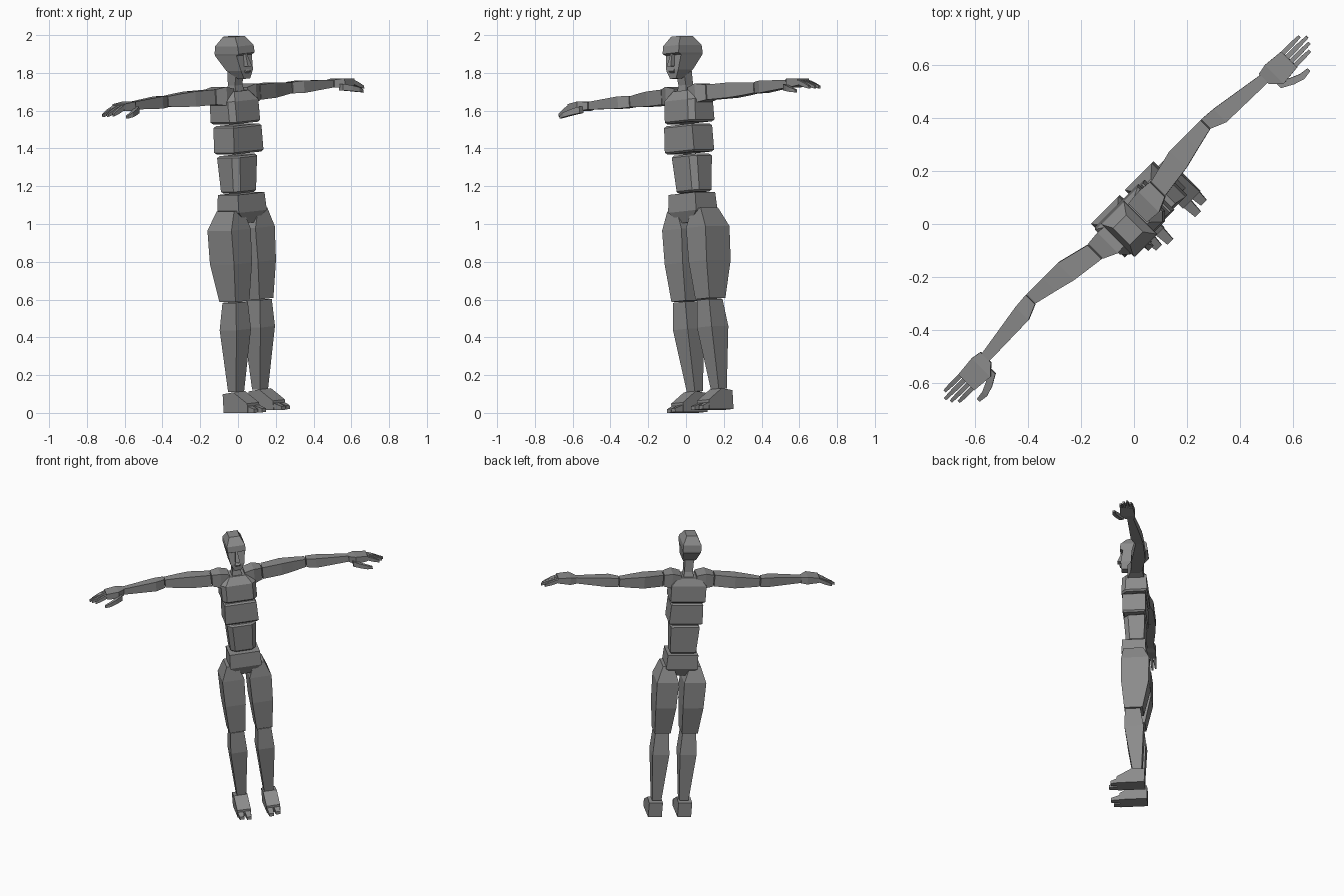
import bpy, bmesh, math
from mathutils import Matrix

cube = bpy.data.objects.get("Cube")
if cube:
    bpy.data.objects.remove(cube, do_unlink=True)

grey = bpy.data.materials.new("plain_grey")
grey.use_nodes = True
color = (.26, .26, .26, 1)
grey.diffuse_color = color
grey.node_tree.nodes["Principled BSDF"].inputs["Base Color"].default_value = color

# The whole figure turns to a diagonal and leans a little sideways
POSE = (Matrix.Rotation(math.radians(45), 4, "Z")
        @ Matrix.Translation((.125, 0, 0))
        @ Matrix.Rotation(math.radians(-4.5), 4, "Y"))

# How a cross-section point lies in space for each growing direction
DIRECTIONS = {
    "up": lambda along, offset, fixed, u, v: (fixed + u, offset + v, along),
    "sideways": lambda along, offset, fixed, u, v: (along, offset + u, fixed + v),
    "forward": lambda along, offset, fixed, u, v: (fixed + u, along, offset + v),
}


def add_rims(rows, rim):
    """Close both ends of a part with a small bevelled rim."""
    first, last = rows[0], rows[-1]
    shrink = lambda row, step: (row[0] + step, row[1], row[2] - 2 * rim, row[3] - 2 * rim)
    return [shrink(first, -rim)] + rows + [shrink(last, rim)]


def corners(width, depth, cut):
    """Rectangle outline whose two front corners may be trimmed."""
    u, v, c = width / 2, depth / 2, cut * width
    back = [(u, v), (-u, v)]
    if cut:
        return back + [(-u, c - v), (c - u, -v), (u - c, -v), (u, c - v)]
    return back + [(-u, -v), (u, -v)]


def loft(name, direction, rows, fixed=0, side=1, cut=0, droop=0, rim=0):
    """Flat-sided part through cross-sections (along, offset, width, depth)."""
    if rim:
        rows = add_rims(rows, rim)
    place = DIRECTIONS[direction]
    bm = bmesh.new()
    rings = []
    for index, (along, offset, width, depth) in enumerate(rows):
        level = fixed - droop * index / (len(rows) - 1)
        points = [place(along, offset, level, u, v) for u, v in corners(width, depth, cut)]
        rings.append([bm.verts.new((side * x, y, z)) for x, y, z in points])
    for lower, upper in zip(rings, rings[1:]):
        for i in range(len(lower)):
            bm.faces.new((lower[i - 1], lower[i], upper[i], upper[i - 1]))
    bm.faces.new(rings[0])
    bm.faces.new(rings[-1])
    bmesh.ops.recalc_face_normals(bm, faces=bm.faces)
    mesh = bpy.data.meshes.new(name)
    bm.to_mesh(mesh)
    bm.free()
    mesh.materials.append(grey)
    part = bpy.data.objects.new(name, mesh)
    bpy.context.collection.objects.link(part)
    part.matrix_world = POSE


# Torso blocks
loft("pelvis", "up", [(1.01, .01, .07, .11), (1.07, .01, .21, .16), (1.165, .01, .2, .15)])
loft("belly", "up", [(1.18, .015, .17, .12), (1.36, .01, .19, .14)], cut=.16, rim=.01)
loft("ribs", "up", [(1.39, .01, .22, .15), (1.52, .01, .21, .15)], rim=.01)
loft("chest", "up", [(1.54, .01, .21, .15), (1.55, .01, .23, .17), (1.66, .01, .23, .16),
                     (1.71, .015, .14, .1)], cut=.12)
loft("neck", "up", [(1.7, .015, .07, .08), (1.74, .01, .055, .055), (1.82, 0, .06, .06)])

# Head with a set-back eye line under the brow
loft("head", "up", [(1.775, -.06, .045, .045), (1.82, -.03, .09, .11), (1.9, .01, .115, .16),
                    (1.91, 0, .12, .18), (1.95, 0, .12, .17), (2, 0, .07, .09)])
loft("nose", "up", [(1.84, -.08, .03, .06), (1.91, -.07, .01, .03)])
loft("lips", "up", [(1.805, -.07, .03, .03), (1.815, -.08, .035, .03), (1.825, -.07, .03, .03)])

# Heights of the arm and of the thumb root, and distance of the leg from the middle
ARM, THUMB, LEG = 1.69, 1.67, .09

for label, side in (("left_", 1), ("right_", -1)):
    # Arm
    loft(label + "shoulder", "sideways", [(.05, .02, .1, .07), (.11, .02, .11, .1),
                                          (.165, .03, .08, .08)], ARM, side)
    loft(label + "upper_arm", "sideways", [(.17, .03, .075, .08), (.3, .055, .09, .08),
                                           (.38, .065, .07, .07), (.465, .075, .05, .055)], ARM, side)
    loft(label + "forearm", "sideways", [(.47, .075, .05, .06), (.53, .06, .07, .065),
                                         (.75, .04, .04, .04)], ARM, side)
    # Hand
    loft(label + "palm", "sideways", [(.745, .04, .055, .04), (.785, .025, .1, .05),
                                      (.865, .025, .085, .035)], ARM, side)
    loft(label + "thumb", "sideways", [(.765, -.015, .03, .035), (.81, -.04, .03, .03),
                                       (.85, -.055, .025, .025), (.885, -.055, .015, .015)],
         THUMB, side, droop=.03)
    for finger, reach in enumerate((.08, .1, .11, .09)):
        root, y = .86, (finger - 1) * .022 + .015
        loft(label + "finger", "sideways", [(root, y, .018, .025), (root + reach / 2, y, .018, .025),
                                            (root + reach, y, .012, .015)], ARM, side, droop=.035)
    # Leg
    loft(label + "thigh", "up", [(.6, .015, .105, .12), (.8, .025, .135, .18), (.98, .025, .145, .18),
                                 (1.08, .01, .07, .13)], LEG, side)
    loft(label + "calf", "up", [(.12, .04, .06, .06), (.45, .02, .11, .125),
                                (.595, .01, .09, .1)], LEG, side)
    # Foot
    loft(label + "foot", "forward", [(.09, .06, .09, .1), (.01, .065, .09, .11),
                                     (-.09, .035, .09, .05)], .097, side)
    for toe, x, tip in (("big_toe", .074, -.145), ("small_toes", .12, -.13)):
        loft(label + toe, "forward", [(-.08, .03, .04, .04), (tip, .02, .03, .02)], x, side)
